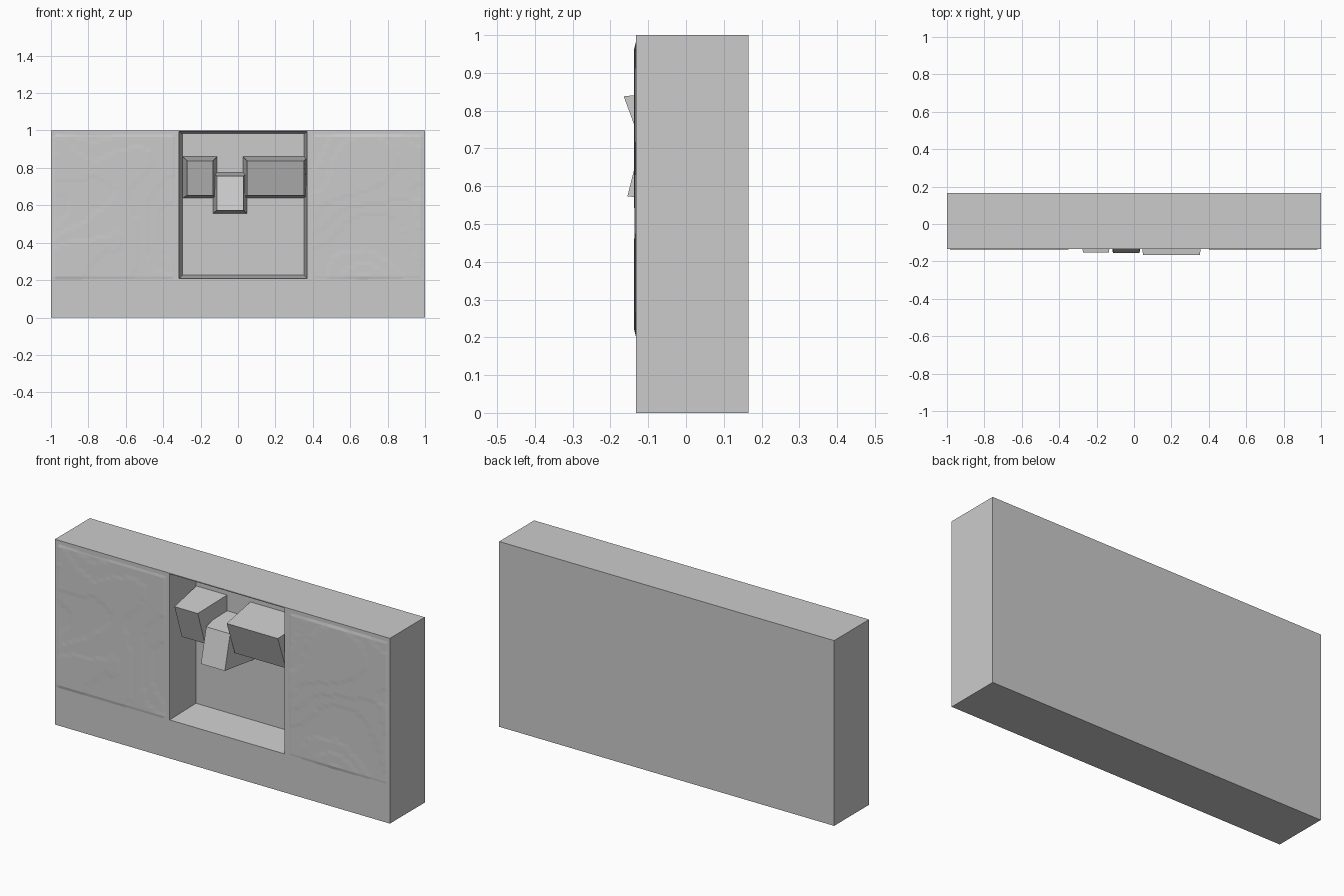
import bpy, bmesh
from mathutils import Vector, noise

default = bpy.data.objects.get("Cube")
if default:
    bpy.data.objects.remove(default, do_unlink=True)

stone = bpy.data.materials.new("plain grey")
stone.use_nodes = True
GREY = (0.6, 0.6, 0.6, 1)
stone.diffuse_color = GREY
stone.node_tree.nodes["Principled BSDF"].inputs["Base Color"].default_value = GREY

FRONT, BACK, FLOOR = -0.133, 0.165, 0.067


def finish(name, bm):
    mesh = bpy.data.meshes.new(name)
    bm.to_mesh(mesh)
    bm.free()
    mesh.materials.append(stone)
    obj = bpy.data.objects.new(name, mesh)
    bpy.context.collection.objects.link(obj)
    return obj


def ring(bm, x0, x1, z0, z1, y_low, y_high=None):
    """Rectangle facing the front, optionally tilted from y_low to y_high."""
    y_high = y_low if y_high is None else y_high
    return [bm.verts.new(p) for p in
            ((x0, y_low, z0), (x1, y_low, z0), (x1, y_high, z1), (x0, y_high, z1))]


def loft(name, rings):
    """Join rectangles one after another and cap both ends."""
    bm = bmesh.new()
    loops = [ring(bm, *r) for r in rings]
    for a, b in zip(loops, loops[1:]):
        for i in range(4):
            j = (i + 1) % 4
            bm.faces.new((a[i], a[j], b[j], b[i]))
    bm.faces.new(loops[0])
    bm.faces.new(loops[-1])
    bmesh.ops.recalc_face_normals(bm, faces=bm.faces)
    return finish(name, bm)


# Slab with a tapered square recess in its front
loft("slab", [
    (-1, 1, 0, 1, BACK),
    (-1, 1, 0, 1, FRONT),
    (-0.315, 0.37, 0.208, 0.995, FRONT),
    (-0.298, 0.354, 0.226, 0.98, FLOOR),
])

# Three tilted blocks rising from the recess floor
loft("right_block", [
    (-0.296, -0.112, 0.638, 0.86, FLOOR),
    (-0.273, -0.134, 0.652, 0.838, -0.09, -0.152)])
loft("middle_block", [
    (-0.134, 0.048, 0.555, 0.775, FLOOR),
    (-0.113, 0.03, 0.573, 0.756, -0.155, -0.11)])
loft("left_block", [
    (0.027, 0.372, 0.638, 0.86, FLOOR),
    (0.048, 0.353, 0.652, 0.838, -0.096, -0.165)])


# Faint terraced contours on the front, either side of the recess
def contour_relief(name, x0, x1, z0, z1, cell=0.02):
    bm = bmesh.new()
    nx, nz = round((x1 - x0) / cell), round((z1 - z0) / cell)
    rows = []
    for k in range(nz + 1):
        row = []
        for i in range(nx + 1):
            x, z = x0 + (x1 - x0) * i / nx, z0 + (z1 - z0) * k / nz
            level = round(2 + 3 * noise.noise(Vector((x * 3, 0.5, z * 3))))
            height = 0.001 * max(0, min(4, level))
            if i in (0, nx) or k in (0, nz):
                height = -0.001
            row.append(bm.verts.new((x, FRONT - height, z)))
        rows.append(row)
    for a, b in zip(rows, rows[1:]):
        for i in range(nx):
            bm.faces.new((a[i], a[i + 1], b[i + 1], b[i]))
    return finish(name, bm)


contour_relief("right_contours", -0.995, -0.33, 0.2, 0.985)
contour_relief("left_contours", 0.39, 0.995, 0.2, 0.985)
